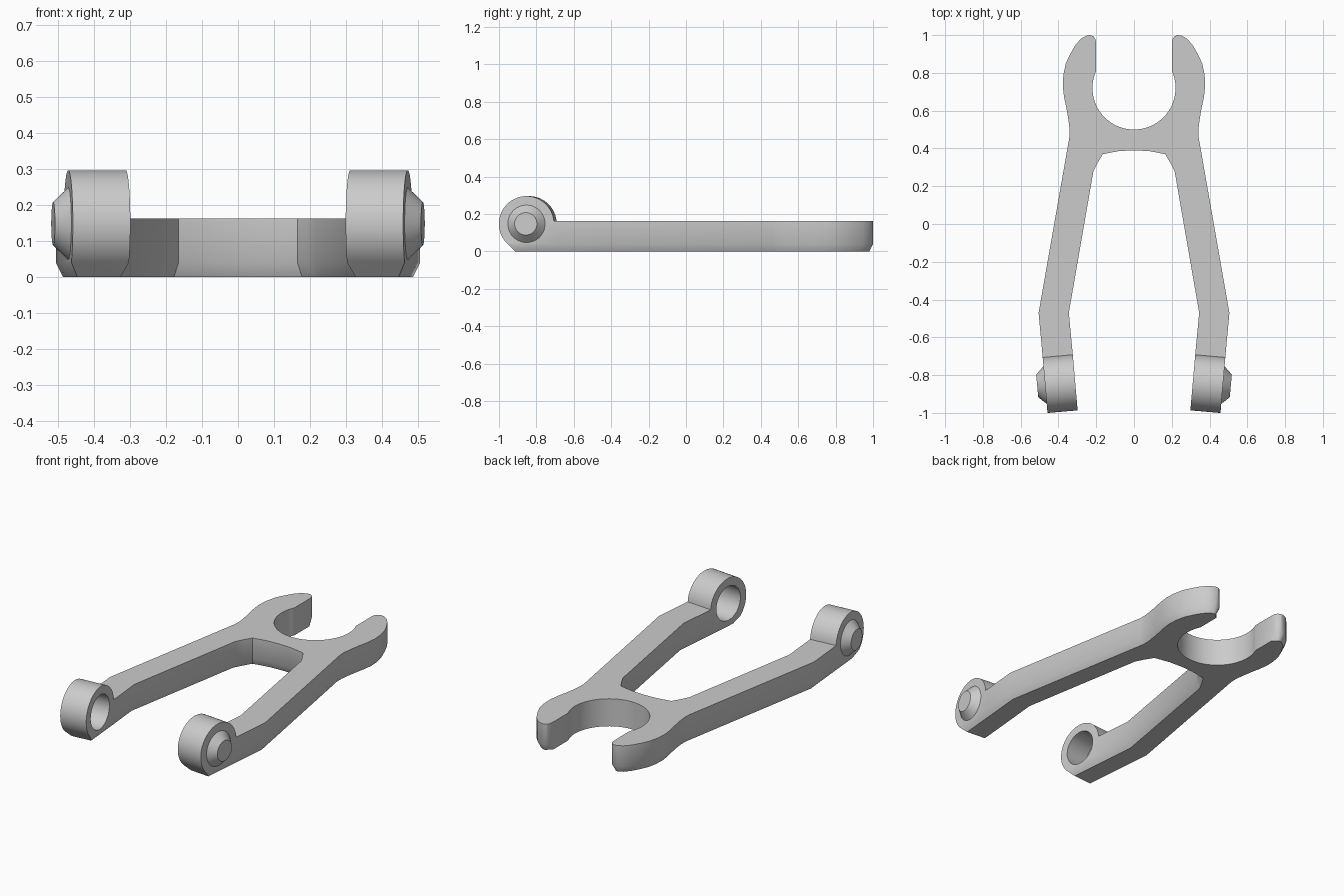
import bpy, bmesh
from math import pi, sin, cos, acos, atan2
from mathutils import Vector, Matrix

cube = bpy.data.objects.get("Cube")
if cube:
    bpy.data.objects.remove(cube, do_unlink=True)

grey = bpy.data.materials.new("plain_grey")
grey.use_nodes = True
colour = (0.6, 0.6, 0.6, 1)
grey.diffuse_color = colour
grey.node_tree.nodes["Principled BSDF"].inputs["Base Color"].default_value = colour

TOP, BEVEL_H, INSET = 0.162, 0.04, 0.02      # plate height and lower chamfer
RADIUS, HALF, REACH = 0.148, 0.08, 0.16      # eyelet radius, half width, neck length

# Local frame of the left eyelet: x along the pin, y along the arm
TILT = -atan2(0.045, 0.515)
FRAME = Matrix.Translation((0.391, -0.846, RADIUS)) @ Matrix.Rotation(TILT, 4, 'Z')


def make_object(name, bm):
    bmesh.ops.recalc_face_normals(bm, faces=bm.faces)
    mesh = bpy.data.meshes.new(name)
    bm.to_mesh(mesh)
    bm.free()
    mesh.materials.append(grey)
    obj = bpy.data.objects.new(name, mesh)
    bpy.context.collection.objects.link(obj)
    return obj


def activate(obj):
    bpy.ops.object.select_all(action='DESELECT')
    obj.select_set(True)
    bpy.context.view_layer.objects.active = obj


def smooth(obj):
    activate(obj)
    bpy.ops.object.shade_smooth_by_angle(angle=pi / 6)


def mirror_x(obj):
    obj.modifiers.new("mirror", 'MIRROR').use_mirror_merge = False


def loft(bm, rings):
    """Skin closed rings of equal length and cap both ends."""
    rows = [[bm.verts.new(p) for p in ring] for ring in rings]
    n = len(rows[0])
    for low, high in zip(rows, rows[1:]):
        for i in range(n):
            j = (i + 1) % n
            bm.faces.new((low[i], low[j], high[j], high[i]))
    bm.faces.new(rows[0][::-1])
    bm.faces.new(rows[-1])


# Fork plate: half outline from the crotch, round the arm, to the clamp
butt_in = (FRAME @ Vector((-HALF, REACH, 0))).xy
butt_out = (FRAME @ Vector((HALF, REACH, 0))).xy
crotch = [(0, .39), (.08, .386), (.165, .37), (.192, .325), (.215, .28), (.345, -.47)]
jaw = [(.505, -.47), (.342, .46), (.341, .5), (.347, .55), (.357, .61), (.37, .67),
       (.377, .73), (.374, .79), (.361, .85), (.338, .9), (.31, .948), (.28, .982),
       (.25, .998), (.23, 1), (.212, .991), (.203, .976)]
CLAMP_R, CLAMP_Y = 0.22, 0.72
start = acos(0.2 / CLAMP_R)
STEPS = 24
arc = [start - (start + pi / 2) * i / STEPS for i in range(STEPS + 1)]
clamp = [(.2, .95)] + [(CLAMP_R * cos(a), CLAMP_Y + CLAMP_R * sin(a)) for a in arc]

half = [(Vector(p), INSET) for p in crotch]
half += [(butt_in, "butt"), (butt_out, "butt")]
half += [(Vector(p), INSET) for p in jaw] + [(Vector(p), 0) for p in clamp]
half[-1][0].x = 0
outline = half + [(Vector((-p.x, p.y)), d) for p, d in half[-2:0:-1]]


def inset_point(i):
    """Move an outline point inwards; arm ends slide along their butt line."""
    p, d = outline[i]
    prev, nxt = outline[i - 1], outline[(i + 1) % len(outline)]
    if d == "butt":
        other = nxt[0] if nxt[1] == "butt" else prev[0]
        return p + (other - p).normalized() * INSET
    e1, e2 = (p - prev[0]).normalized(), (nxt[0] - p).normalized()
    n1, n2 = Vector((-e1.y, e1.x)), Vector((-e2.y, e2.x))
    return p + (n1 + n2) * d / (1 + n1.dot(n2))


bm = bmesh.new()
bottom = [inset_point(i).to_3d() for i in range(len(outline))]
loft(bm, [bottom] + [[(p.x, p.y, z) for p, _ in outline] for z in (BEVEL_H, TOP)])
smooth(make_object("fork_plate", bm))

# Eyelets: rounded side profile across the arm, chamfered below
a0 = (TOP - RADIUS) / RADIUS
a1 = 1.25 * pi
profile = [(REACH, -RADIUS), (REACH, TOP - RADIUS)]
ARC = 48
for i in range(ARC + 1):
    a = a0 + (a1 - a0) * i / ARC
    profile.append((RADIUS * cos(a), RADIUS * sin(a)))
profile.append((RADIUS * (1 - 2 ** 0.5), -RADIUS))
bm = bmesh.new()
loft(bm, [[(x, y, z) for y, z in profile] for x in (-HALF, HALF)])
for side in (-1, 1):
    cut = bmesh.ops.bisect_plane(
        bm, geom=bm.verts[:] + bm.edges[:] + bm.faces[:], clear_outer=True,
        plane_co=(side * HALF, 0, BEVEL_H - RADIUS),
        plane_no=Vector((side * BEVEL_H, 0, -INSET)).normalized())
    edges = [e for e in cut["geom_cut"] if isinstance(e, bmesh.types.BMEdge)]
    bmesh.ops.holes_fill(bm, edges=edges, sides=0)
bm.transform(FRAME)
eyelet = make_object("eyelet", bm)

# Blind socket bored from the inner face
bm = bmesh.new()
bmesh.ops.create_cone(bm, cap_ends=True, segments=48, radius1=0.1, radius2=0.1, depth=0.2,
                      matrix=FRAME @ Matrix.Translation((-0.03, 0, 0))
                      @ Matrix.Rotation(pi / 2, 4, 'Y'))
cutter = make_object("socket_cutter", bm)
cutter.hide_render = True
bore = eyelet.modifiers.new("bore", 'BOOLEAN')
bore.operation, bore.object, bore.solver = 'DIFFERENCE', cutter, 'EXACT'
activate(eyelet)
bpy.ops.object.modifier_apply(modifier="bore")
bpy.data.objects.remove(cutter, do_unlink=True)
smooth(eyelet)
mirror_x(eyelet)

# Tapered pins on the outer faces
bm = bmesh.new()
bmesh.ops.create_cone(bm, cap_ends=True, segments=48, radius1=0.1, radius2=0.06, depth=0.042,
                      matrix=FRAME @ Matrix.Translation((HALF + 0.021, 0, 0))
                      @ Matrix.Rotation(pi / 2, 4, 'Y'))
pin = make_object("pin", bm)
smooth(pin)
mirror_x(pin)
